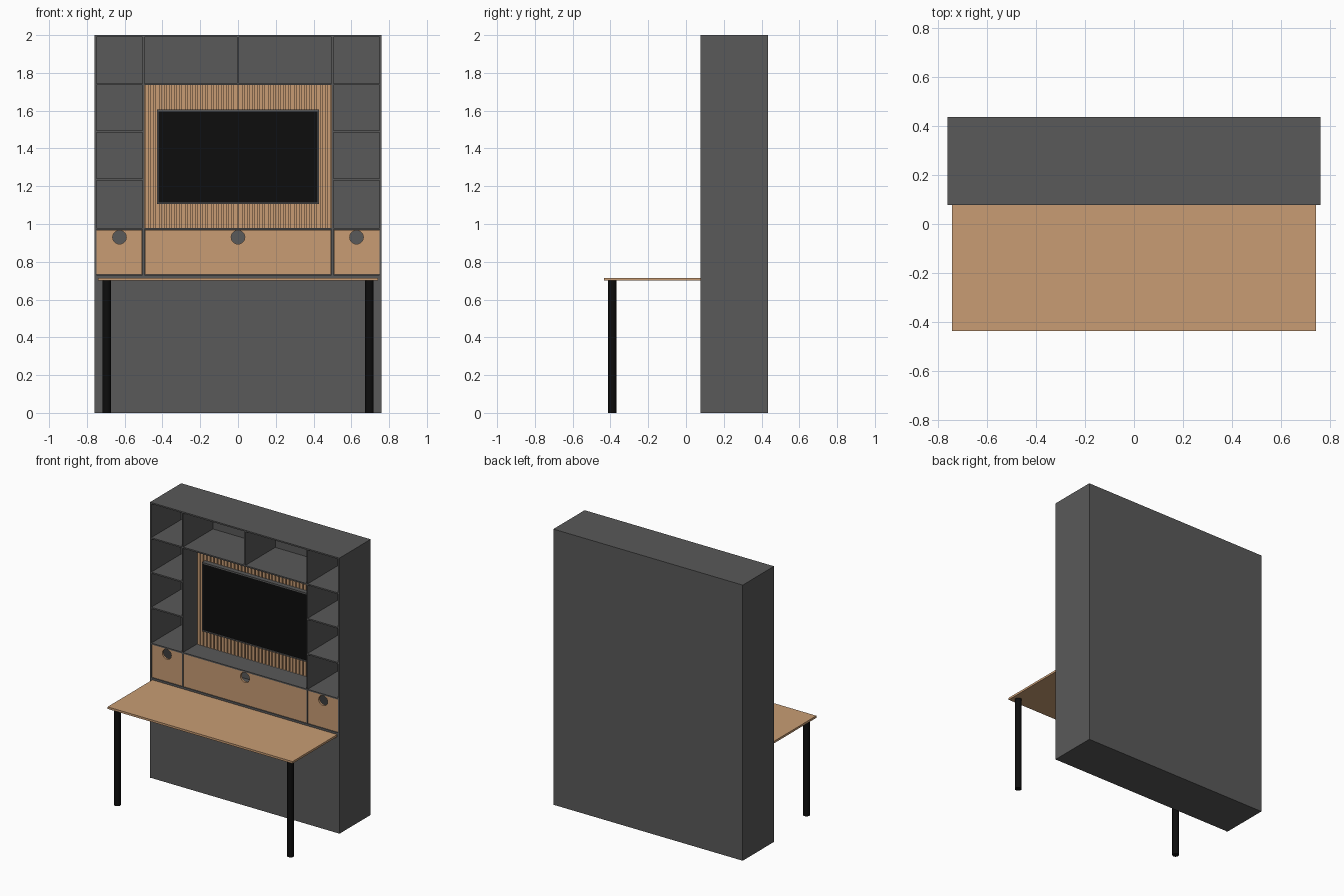
import bpy, bmesh, math
from mathutils import Matrix, Vector

if "Cube" in bpy.data.objects:
    bpy.data.objects.remove(bpy.data.objects["Cube"])


def material(name, rgb):
    m = bpy.data.materials.new(name)
    m.diffuse_color = (*rgb, 1)
    m.use_nodes = True
    m.node_tree.nodes["Principled BSDF"].inputs["Base Color"].default_value = m.diffuse_color
    return m


GREY = material("dark grey laminate", (0.1, 0.1, 0.1))
WOOD = material("warm wood", (0.58, 0.335, 0.175))
BLACK = material("black", (0.004, 0.004, 0.004))


def boxes(name, mat, spans):
    """One object made of boxes, each (x0, x1, y0, y1, z0, z1)."""
    bm = bmesh.new()
    for x0, x1, y0, y1, z0, z1 in spans:
        size = Matrix.Diagonal((x1 - x0, y1 - y0, z1 - z0, 1))
        mid = Matrix.Translation(((x0 + x1) / 2, (y0 + y1) / 2, (z0 + z1) / 2))
        bmesh.ops.create_cube(bm, size=1, matrix=mid @ size)
    return finish(name, mat, bm)


def cylinder(name, mat, radius, length, matrix, sides=32):
    bm = bmesh.new()
    bmesh.ops.create_cone(bm, cap_ends=True, segments=sides, radius1=radius,
                          radius2=radius, depth=length, matrix=matrix)
    return finish(name, mat, bm)


def finish(name, mat, bm):
    me = bpy.data.meshes.new(name)
    bm.to_mesh(me)
    bm.free()
    me.materials.append(mat)
    ob = bpy.data.objects.new(name, me)
    bpy.context.collection.objects.link(ob)
    return ob


W, F, B, H, T = 0.76, 0.077, 0.435, 2.0, 0.01   # half width, front, back, height, board
BACK = B - 0.015                                # front of the back panel
LEVELS = [0.97, 1.23, 1.485, 1.735]             # undersides of the shelves
BAYS = [(-W + T, -0.505), (-0.495, 0.495), (0.505, W - T)]

# Cabinet shell: sides, top, back
boxes("cabinet_shell", GREY, [
    (-W, -W + T, F, B, 0, H), (W - T, W, F, B, 0, H),
    (-W + T, W - T, F, B, H - T, H),
    (-W + T, W - T, BACK, B, 0.73, H - T)])

# Closed lower cabinet with a fine seam above the plinth
boxes("lower_cabinet", GREY, [
    (-W + T, W - T, F, B, 0.198, 0.73),
    (-W + T, W - T, F + 0.002, B, 0, 0.198)])

# Upright dividers
boxes("dividers", GREY, [
    (-0.505, -0.495, F, BACK, 0.73, H - T),
    (0.495, 0.505, F, BACK, 0.73, H - T),
    (-0.005, 0.005, F, BACK, LEVELS[3] + T, H - T)])

# Shelves; the middle bay only has those around the screen niche
shelves = []
for i, (x0, x1) in enumerate(BAYS):
    for z in (LEVELS if i != 1 else (LEVELS[0], LEVELS[3])):
        shelves.append((x0, x1, F, BACK, z, z + T))
boxes("shelves", GREY, shelves)

# Wooden flap doors with round finger holes
for (x0, x1), part in zip(BAYS, ("left", "middle", "right")):
    door = boxes(part + "_door", WOOD,
                 [(x0 + 0.002, x1 - 0.002, F + 0.003, F + 0.018, 0.732, 0.969)])
    place = Matrix.Translation(((x0 + x1) / 2, F + 0.01, 0.93)) @ Matrix.Rotation(math.pi / 2, 4, 'X')
    cutter = cylinder(part + "_hole_cutter", WOOD, 0.036, 0.1, place)
    cutter.hide_render = True
    cutter.display_type = 'WIRE'
    mod = door.modifiers.new("finger hole", 'BOOLEAN')
    mod.operation = 'DIFFERENCE'
    mod.solver = 'EXACT'
    mod.object = cutter

# Slatted wood wall behind the screen
N, SLAT_Y = 36, 0.235
Z0, Z1 = LEVELS[0] + T, LEVELS[3]
pitch = 0.99 / N
boxes("slat_wall", WOOD, [(-0.495, 0.495, SLAT_Y + 0.015, SLAT_Y + 0.03, Z0, Z1)] + [
    (-0.495 + (i + 0.14) * pitch, -0.495 + (i + 0.86) * pitch,
     SLAT_Y, SLAT_Y + 0.016, Z0, Z1) for i in range(N)])

# Screen: raised bezel around a black panel
x, z0, z1, e, ty = 0.43, 1.105, 1.605, 0.01, 0.2
boxes("screen_bezel", GREY, [
    (-x, x, ty, SLAT_Y, z0, z0 + e), (-x, x, ty, SLAT_Y, z1 - e, z1),
    (-x, -x + e, ty, SLAT_Y, z0 + e, z1 - e), (x - e, x, ty, SLAT_Y, z0 + e, z1 - e)])
boxes("screen_panel", BLACK, [(-x + e, x - e, ty + 0.004, SLAT_Y, z0 + e, z1 - e)])

# Fold-down desk top
boxes("desk_top", WOOD, [(-0.742, 0.742, -0.435, F, 0.7, 0.715)])

# Round desk legs
for side, part in ((-1, "left"), (1, "right")):
    leg = cylinder(part + "_leg", BLACK, 0.023, 0.7,
                   Matrix.Translation((side * 0.695, -0.39, 0.35)))
    bpy.ops.object.select_all(action='DESELECT')
    leg.select_set(True)
    bpy.context.view_layer.objects.active = leg
    bpy.ops.object.shade_smooth_by_angle(angle=math.radians(40))
